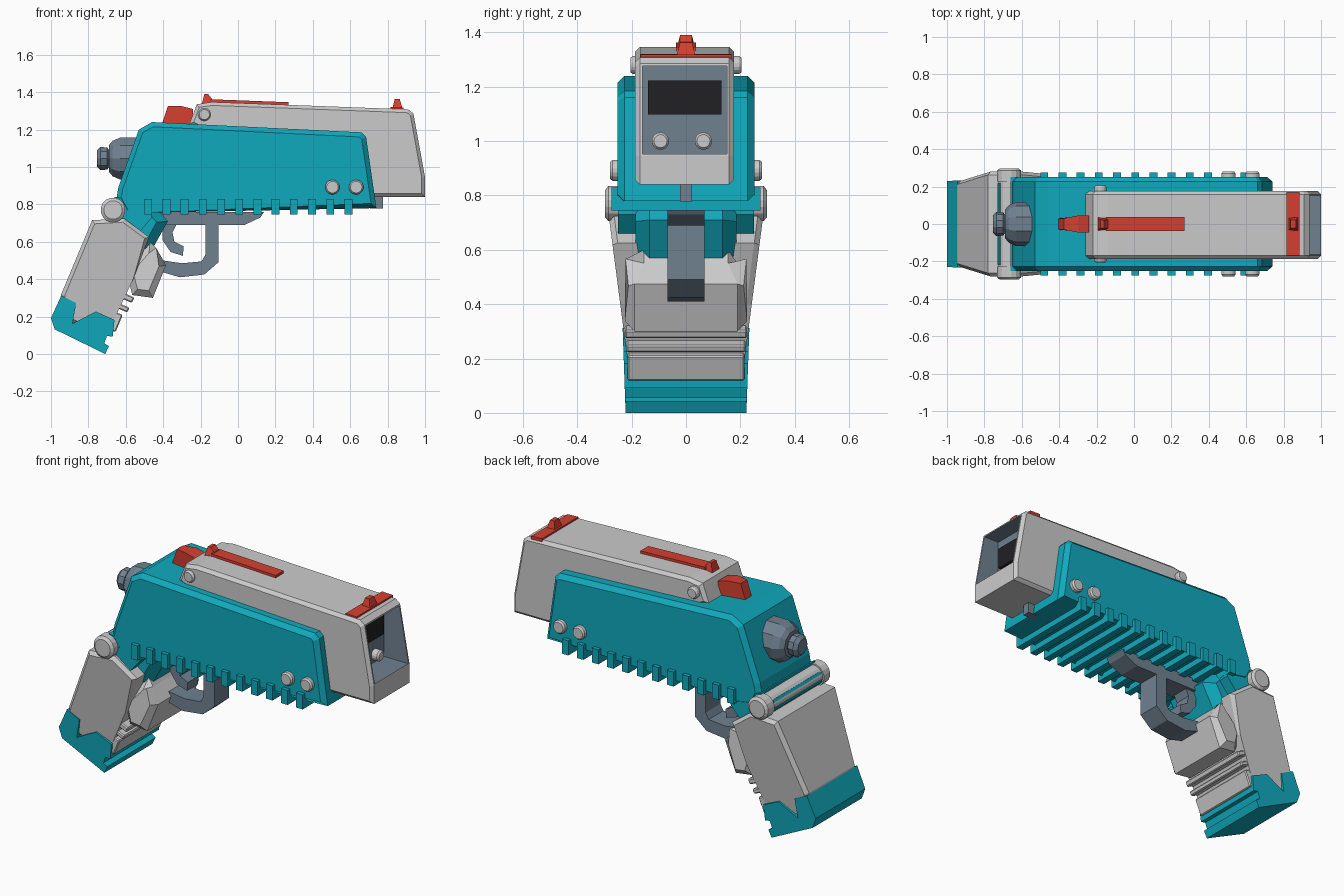
import bpy, bmesh, math
from mathutils import Matrix, Vector

if "Cube" in bpy.data.objects:
    bpy.data.objects.remove(bpy.data.objects["Cube"])


def material(name, color):
    m = bpy.data.materials.new(name)
    m.diffuse_color = (*color, 1)
    m.use_nodes = True
    m.node_tree.nodes["Principled BSDF"].inputs["Base Color"].default_value = m.diffuse_color
    return m


TEAL = material("teal", (0.005, 0.40, 0.51))
RED = material("red", (0.67, 0.05, 0.03))
STEEL = material("steel", (0.16, 0.22, 0.28))
DARK = material("dark", (0.015, 0.015, 0.017))


def finish(name, bm, mat=None):
    bmesh.ops.recalc_face_normals(bm, faces=bm.faces)
    me = bpy.data.meshes.new(name)
    bm.to_mesh(me)
    bm.free()
    me.materials.append(mat)
    ob = bpy.data.objects.new(name, me)
    bpy.context.collection.objects.link(ob)
    return ob


def prism_bm(pts, width, bevel=0, y=0):
    """Side profile (x, z) widened to +-width; width may depend on (x, z)."""
    w = width if callable(width) else (lambda x, z: width)
    bm = bmesh.new()
    sides = [[bm.verts.new((x, y + s * w(x, z), z)) for x, z in pts] for s in (-1, 1)]
    caps = [bm.faces.new(s) for s in sides]
    for i in range(len(pts)):
        j = (i + 1) % len(pts)
        bm.faces.new((sides[0][i], sides[0][j], sides[1][j], sides[1][i]))
    if bevel:
        rim = list({e for f in caps for e in f.edges})
        bmesh.ops.bevel(bm, geom=rim, offset=bevel, segments=1, affect='EDGES', profile=0.5)
    bmesh.ops.recalc_face_normals(bm, faces=bm.faces)
    return bm


def prism(name, pts, width, mat=None, bevel=0, y=0):
    return finish(name, prism_bm(pts, width, bevel, y), mat)


def box(name, center, size, mat=None, tilt=0, bevel=0):
    bm = bmesh.new()
    bmesh.ops.create_cube(bm, size=1)
    bmesh.ops.scale(bm, vec=size, verts=bm.verts)
    if bevel:
        bmesh.ops.bevel(bm, geom=bm.edges[:], offset=bevel, segments=1, affect='EDGES', profile=0.5)
    bm.transform(Matrix.Translation(center) @ Matrix.Rotation(tilt, 4, 'Y'))
    return finish(name, bm, mat)


def lathe(name, center, axis, rings, sides, mat=None):
    """Rings of (offset along axis, radius) joined into a closed turned shape."""
    bm = bmesh.new()
    rot = Vector((0, 0, 1)).rotation_difference(Vector(axis)).to_matrix()
    loops = []
    for d, r in rings:
        loops.append([bm.verts.new(Vector(center) + rot @ Vector((
            r * math.cos(math.tau * (k + .5) / sides),
            r * math.sin(math.tau * (k + .5) / sides), d))) for k in range(sides)])
    for a, b in zip(loops, loops[1:]):
        for k in range(sides):
            j = (k + 1) % sides
            bm.faces.new((a[k], a[j], b[j], b[k]))
    bm.faces.new(loops[0])
    bm.faces.new(loops[-1])
    return finish(name, bm, mat)


# Main body shell
prism("body", [(-.46, 1.24), (.66, 1.185), (.685, 1.16), (.74, .78), (-.50, .78),
               (-.60, .74), (-.65, .83), (-.64, .89), (-.53, 1.20)], .252, TEAL, .025)

# Neck joining body and grip, narrower in front
prism("rear_mount", [(-.66, .84), (-.46, .80), (-.46, .73), (-.52, .66), (-.64, .66)], .25, TEAL)
prism("neck", [(-.62, .80), (-.45, .80), (-.375, .71), (-.475, .53), (-.62, .55)], .185, TEAL, .05)

# Cross ribs under the body
for i in range(12):
    box(f"rib_{i}", (-.48 + .0973 * i, 0, .787), (.042, .55, .085), TEAL)

# Slide with a recessed muzzle in its sloping front face
bm = prism_bm([(-.26, 1.23), (-.22, 1.335), (-.14, 1.347), (.91, 1.308), (.938, 1.285),
               (1.0, .945), (1.0, .84), (.60, .84)], .182, .018, -.005)
bm.faces.ensure_lookup_table()
front = max((f for f in bm.faces if .9 < f.normal.x < .995 and abs(f.normal.y) < .1),
            key=lambda f: f.calc_area())
bmesh.ops.inset_region(bm, faces=[front], thickness=.012)
deep = bmesh.ops.extrude_discrete_faces(bm, faces=[front])["faces"][0]
for v in deep.verts:
    v.co.x = .84
for f in [deep] + [l.link_loop_radial_next.face for l in deep.loops]:
    f.material_index = 1
slide = finish("slide", bm)
slide.data.materials.append(STEEL)

# Muzzle interior
box("bore_panel", (.845, -.005, 1.16), (.02, .27, .125), DARK)
for i, y in enumerate((-.094, .064)):
    lathe(f"muzzle_stud_{i}", (.83, y, 1.0), (1, 0, 0), [(0, .032), (.045, .032), (.055, .024)], 16)
box("guide_rod", (.74, 0, .81), (.07, .044, .065), STEEL)

# Red hammer, sights and top strip
prism("hammer", [(-.41, 1.22), (-.375, 1.325), (-.30, 1.325), (-.24, 1.31), (-.24, 1.22)],
      lambda x, z: .03 if x < -.35 else .045, RED)
prism("top_strip", [(-.15, 1.33), (-.15, 1.362), (.27, 1.346), (.27, 1.32)], .037, RED)
prism("rear_sight", [(-.195, 1.33), (-.18, 1.39), (-.16, 1.39), (-.14, 1.365), (-.14, 1.33)],
      lambda x, z: .036 if z < 1.35 else .022, RED)
prism("front_sight_base", [(.815, 1.30), (.815, 1.321), (.885, 1.318), (.885, 1.30)], .168, RED)
prism("front_sight", [(.825, 1.31), (.838, 1.362), (.865, 1.362), (.88, 1.31)],
      lambda x, z: .036 if z < 1.34 else .022, RED)

# Side bolts, mirrored
for s, side in ((-1, "near"), (1, "far")):
    for i, (x, z, r, y) in enumerate([(.505, .892, .039, .24), (.632, .892, .039, .24),
                                      (-.18, 1.28, .034, .165)]):
        lathe(f"bolt_{side}_{i}", (x, s * y, z), (0, s, 0),
              [(0, r), (.03, r), (.04, r * .8)], 16)

# Rear knob
lathe("rear_knob", (-.50, 0, 1.045), (-1, 0, 0),
      [(0, .118), (.13, .118), (.17, .10), (.19, .075), (.19, .05), (.20, .062),
       (.235, .065), (.255, .045)], 10, STEEL)

# Hinge pin with teal slots at the back
lathe("hinge_pin", (-.668, -.298, .77), (0, 1, 0),
      [(0, .05), (.012, .066), (.07, .066), (.07, .058), (.526, .058), (.526, .066),
       (.584, .066), (.596, .05)], 16)
for i, a in enumerate((150, 195)):
    c, s = math.cos(math.radians(a)), math.sin(math.radians(a))
    box(f"hinge_slot_{i}", (-.668 + .054 * c, 0, .77 + .054 * s), (.014, .44, .016), TEAL,
        -math.radians(a))

# Tapered grip
prism("grip", [(-.78, .715), (-.945, .32), (-.95, .19), (-.72, .10), (-.66, .19),
               (-.56, .40), (-.475, .625), (-.61, .725)],
      lambda x, z: .19 + .13 * z, None, .02)
prism("grip_front", [(-.47, .60), (-.445, .555), (-.385, .475), (-.455, .30),
                     (-.565, .315), (-.60, .45)],
      lambda x, z: .19 if z > .5 else .225, None, .035)

# Finger ridges on the front of the grip
for i, (x, z, t) in enumerate([(-.625, .315, .032), (-.65, .262, .028), (-.70, .19, .10)]):
    box(f"finger_ridge_{i}", (x, 0, z), (.14, .45 - .01 * i, t), None, math.radians(23), .006)

# Teal base with notched upper edge
prism("grip_base", [(-.945, .32), (-1.0, .20), (-.98, .14), (-.71, .008), (-.69, .05),
                    (-.715, .065), (-.70, .105), (-.67, .10), (-.66, .19), (-.76, .235),
                    (-.885, .17), (-.865, .28)],
      lambda x, z: .222 + .035 * z, TEAL)
bpy.data.objects["grip_base"].location.z = -.008

# Trigger and guard
prism("guard_plate", [(-.42, .76), (.14, .76), (.12, .73), (.035, .69), (-.42, .69)],
      .068, STEEL)
prism("trigger_guard", [(-.105, .70), (-.105, .49), (-.18, .425), (-.31, .41), (-.43, .445),
                        (-.40, .50), (-.30, .485), (-.195, .495), (-.175, .53), (-.175, .70)],
      .068, STEEL)
prism("trigger", [(-.40, .70), (-.405, .61), (-.36, .545), (-.295, .525), (-.29, .575),
                  (-.34, .60), (-.35, .65), (-.325, .70)], .05, STEEL)
